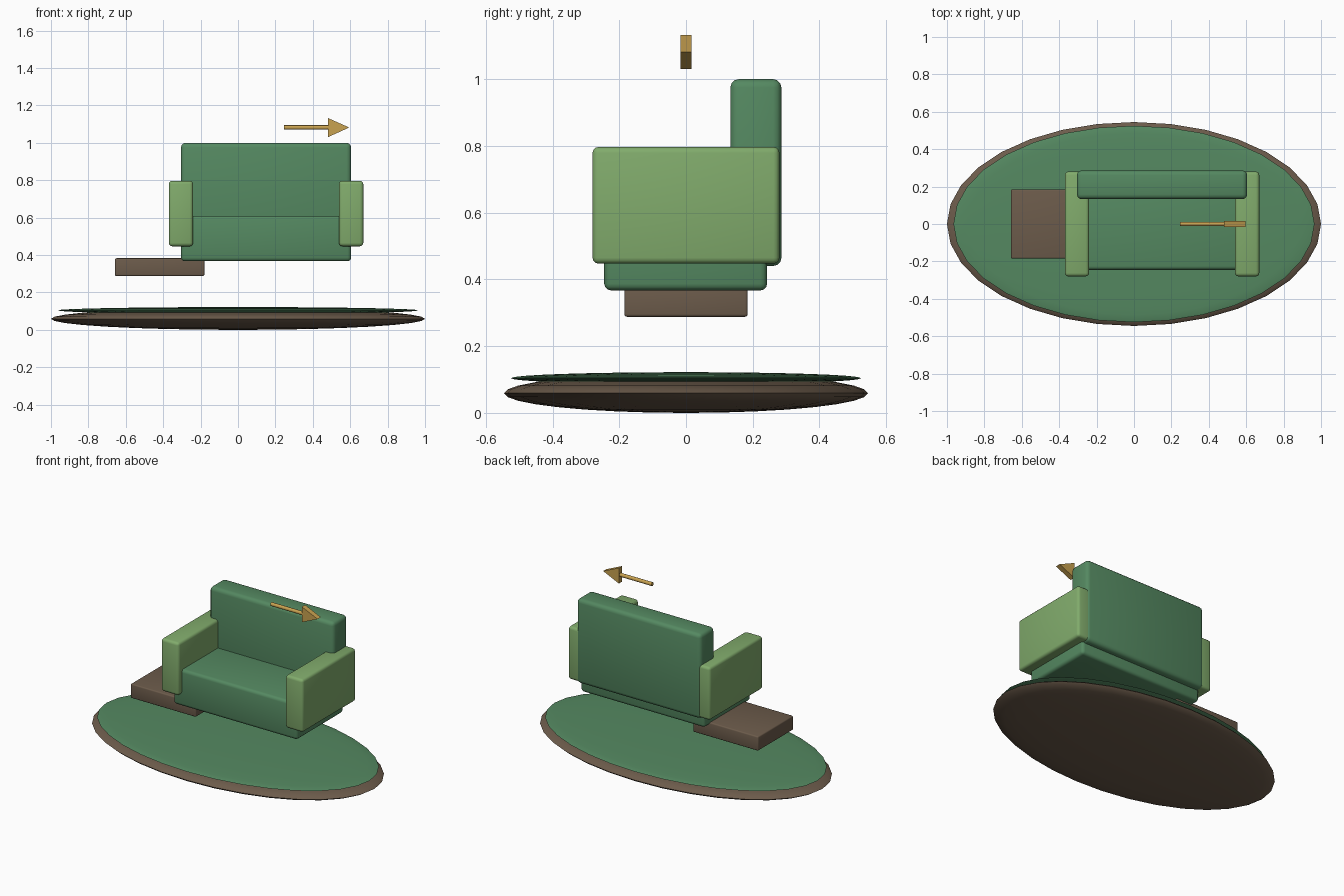
import bpy, bmesh, math

if "Cube" in bpy.data.objects:
    bpy.data.objects.remove(bpy.data.objects["Cube"])


def material(name, rgb):
    m = bpy.data.materials.new(name)
    m.diffuse_color = (*rgb, 1)
    m.use_nodes = True
    m.node_tree.nodes["Principled BSDF"].inputs["Base Color"].default_value = m.diffuse_color
    return m


GREEN = material("dark_green", (0.09, 0.25, 0.12))
LIGHT = material("light_green", (0.22, 0.41, 0.15))
BROWN = material("brown", (0.15, 0.105, 0.07))
GOLD = material("gold", (0.58, 0.36, 0.08))


def finish(name, mat):
    ob = bpy.context.object
    ob.name = name
    ob.data.materials.append(mat)
    return ob


def box(name, lo, hi, bevel, mat):
    """Rounded box between two corners."""
    bpy.ops.mesh.primitive_cube_add(size=1, location=[(a + b) / 2 for a, b in zip(lo, hi)])
    ob = finish(name, mat)
    ob.scale = [b - a for a, b in zip(lo, hi)]
    bpy.ops.object.transform_apply(location=False, rotation=False, scale=True)
    mod = ob.modifiers.new("round", "BEVEL")
    mod.width, mod.segments = bevel, 3
    bpy.ops.object.modifier_apply(modifier="round")
    bpy.ops.object.shade_smooth_by_angle(angle=math.radians(35))
    return ob


def disc(name, z, size, mat):
    """Flattened sphere."""
    bpy.ops.mesh.primitive_uv_sphere_add(segments=32, ring_count=16, radius=1, location=(0, 0, z))
    ob = finish(name, mat)
    ob.scale = size
    bpy.ops.object.transform_apply(location=False, rotation=False, scale=True)
    bpy.ops.object.shade_smooth_by_angle(angle=math.radians(35))


# Oval base and its green top
disc("base", 0.059, (1.0, 0.545, 0.059), BROWN)
disc("base_top", 0.104, (0.965, 0.525, 0.018), GREEN)

# Sofa
box("seat", (-0.305, -0.245, 0.367), (0.605, 0.243, 0.61), 0.02, GREEN)
box("backrest", (-0.305, 0.133, 0.44), (0.605, 0.286, 1.0), 0.025, GREEN)
for side, x in (("left", -0.305), ("right", 0.605)):
    box(side + "_arm", (x - 0.065, -0.28, 0.447), (x + 0.065, 0.28, 0.797), 0.018, LIGHT)

# Side step
box("step", (-0.658, -0.185, 0.288), (-0.18, 0.185, 0.383), 0.008, BROWN)

# Arrow shaft
bpy.ops.mesh.primitive_cylinder_add(vertices=12, radius=0.012, depth=0.245,
                                    location=(0.3675, 0, 1.082), rotation=(0, math.pi / 2, 0))
finish("arrow_shaft", GOLD)
bpy.ops.object.shade_smooth_by_angle(angle=math.radians(35))

# Arrow head: extruded triangle
bm = bmesh.new()
tri = bm.faces.new([bm.verts.new((x, -0.017, z)) for x, z in
                    ((0.48, 1.03), (0.595, 1.082), (0.48, 1.133))])
ext = bmesh.ops.extrude_face_region(bm, geom=[tri], use_keep_orig=True)
bmesh.ops.translate(bm, vec=(0, 0.034, 0),
                    verts=[g for g in ext["geom"] if isinstance(g, bmesh.types.BMVert)])
bmesh.ops.recalc_face_normals(bm, faces=bm.faces)
mesh = bpy.data.meshes.new("arrow_head")
bm.to_mesh(mesh)
bm.free()
mesh.materials.append(GOLD)
bpy.context.collection.objects.link(bpy.data.objects.new("arrow_head", mesh))
